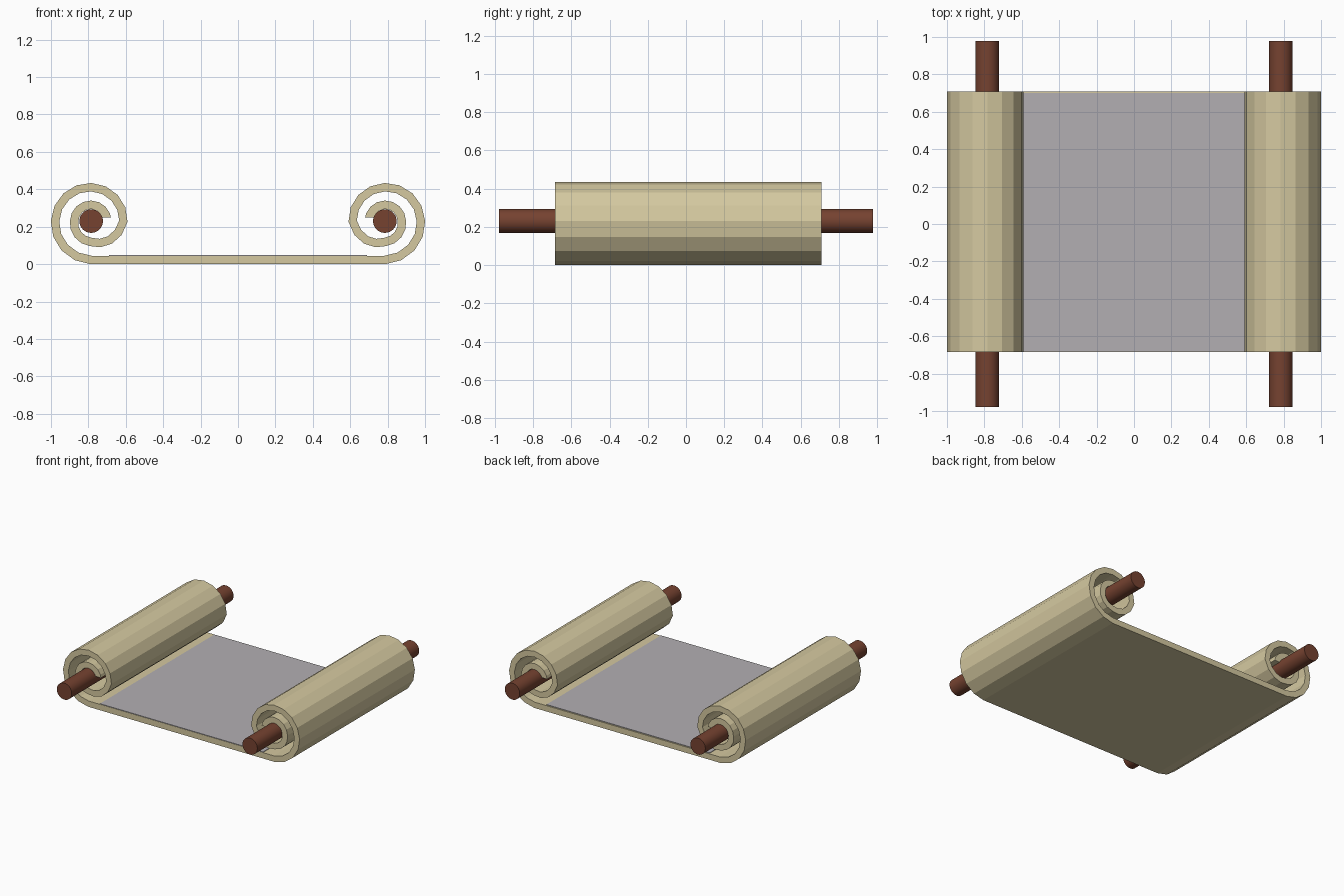
import bpy, bmesh, math
from mathutils import Vector

if "Cube" in bpy.data.objects:
    bpy.data.objects.remove(bpy.data.objects["Cube"])


def material(name, rgb):
    m = bpy.data.materials.new(name)
    m.diffuse_color = (*rgb, 1)
    m.use_nodes = True
    m.node_tree.nodes["Principled BSDF"].inputs["Base Color"].default_value = m.diffuse_color
    return m


PARCHMENT = material("parchment tan", (0.66, 0.58, 0.35))
GREY = material("page grey", (0.45, 0.43, 0.45))
WOOD = material("brown wood", (0.18, 0.055, 0.03))

ROD_X, ROD_Z = 0.785, 0.23
HALF_T = 0.0225
Y0, Y1 = -0.685, 0.708


def add_object(name, bm, mat):
    bmesh.ops.recalc_face_normals(bm, faces=bm.faces)
    me = bpy.data.meshes.new(name)
    bm.to_mesh(me)
    bm.free()
    me.materials.append(mat)
    ob = bpy.data.objects.new(name, me)
    bpy.context.collection.objects.link(ob)
    return ob


# Radius of the rolled sheet's centre line at each quarter turn from the bottom
RADII = [0.207, 0.193, 0.182, 0.172, 0.111, 0.091, 0.088, 0.085]


def roll_point(angle):
    q = angle / 90
    i = min(int(q), len(RADII) - 2)
    r = RADII[i] + (RADII[i + 1] - RADII[i]) * (q - i)
    a = math.radians(angle)
    return Vector((-ROD_X - r * math.sin(a), ROD_Z - r * math.cos(a)))


# Parchment: one thick strip, rolled up at both ends
angles = [22.5 * i for i in range(28)] + [617]
left = [roll_point(a) for a in reversed(angles)]
path = left + [Vector((-p.x, p.y)) for p in reversed(left)]

bm = bmesh.new()
rings = []
for i, p in enumerate(path):
    d_in = (p - path[max(i - 1, 0)]).normalized()
    d_out = (path[min(i + 1, len(path) - 1)] - p).normalized()
    d = (d_in + d_out).normalized()
    n = Vector((-d.y, d.x)) * HALF_T
    if i in (0, len(path) - 1):      # the rolled ends are cut level
        n = Vector((math.copysign(HALF_T, n.x), 0))
    rings.append([bm.verts.new((q.x, y, q.y)) for q, y in
                  ((p + n, Y0), (p + n, Y1), (p - n, Y1), (p - n, Y0))])
for a, b in zip(rings, rings[1:]):
    for k in range(4):
        j = (k + 1) % 4
        bm.faces.new((a[k], a[j], b[j], b[k]))
bm.faces.new(rings[0])
bm.faces.new(rings[-1])
lowest = min(v.co.z for v in bm.verts)
for v in bm.verts:
    v.co.z -= lowest
add_object("parchment_sheet", bm, PARCHMENT)

# Grey written area: thin plate on the open part of the sheet
top = 2 * HALF_T
bm = bmesh.new()
bmesh.ops.create_cube(bm, size=1)
for v in bm.verts:
    v.co.x *= 2 * 0.69
    v.co.y = Y0 + 0.002 if v.co.y < 0 else Y1 - 0.008
    v.co.z = top - 0.002 if v.co.z < 0 else top + 0.004
add_object("page_area", bm, GREY)

# Wooden rods through the rolls
for side, name in ((-1, "left_rod"), (1, "right_rod")):
    bpy.ops.mesh.primitive_cylinder_add(
        vertices=32, radius=0.063, depth=1.955,
        location=(side * ROD_X, 0, ROD_Z), rotation=(math.pi / 2, 0, 0))
    rod = bpy.context.object
    rod.name = name
    rod.data.materials.append(WOOD)
    bpy.ops.object.shade_smooth_by_angle()
